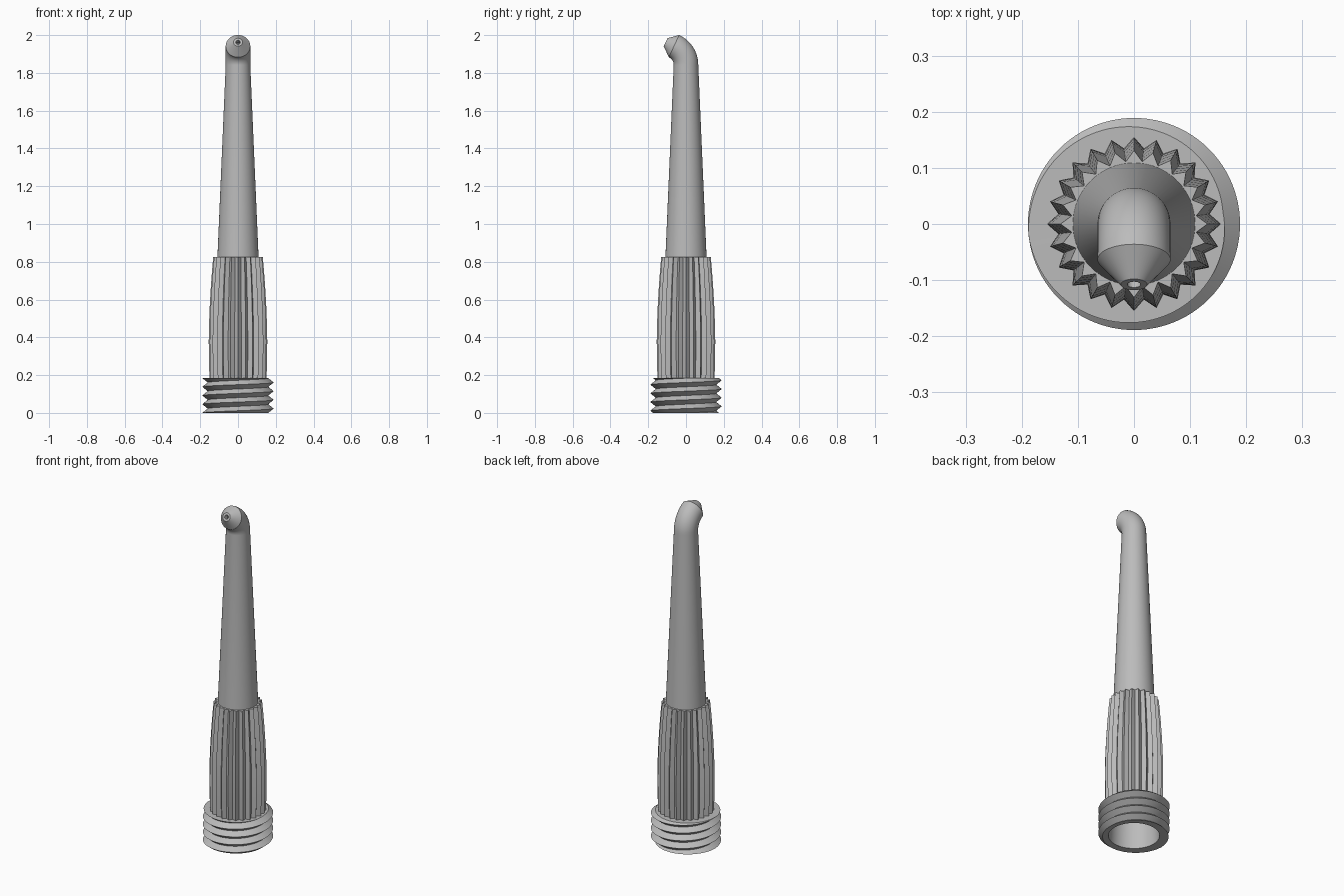
import bpy
import bmesh
from math import sin, cos, pi, tau, radians

cube = bpy.data.objects.get("Cube")
if cube:
    bpy.data.objects.remove(cube, do_unlink=True)

grey = bpy.data.materials.new("satin grey")
grey.use_nodes = True
grey.diffuse_color = (0.5, 0.5, 0.5, 1)
grey.node_tree.nodes["Principled BSDF"].inputs["Base Color"].default_value = (0.5, 0.5, 0.5, 1)


def skin(name, rings, closed=True, angle=30):
    """Bridge successive rings of points into one surface."""
    bm = bmesh.new()
    rows = [[bm.verts.new(p) for p in ring] for ring in rings]
    count = len(rows[0])
    for low, high in zip(rows, rows[1:]):
        for i in range(count if closed else count - 1):
            j = (i + 1) % count
            bm.faces.new((low[i], low[j], high[j], high[i]))
    bmesh.ops.remove_doubles(bm, verts=bm.verts, dist=0.0002)
    bmesh.ops.dissolve_degenerate(bm, edges=bm.edges, dist=0.0002)
    bmesh.ops.recalc_face_normals(bm, faces=bm.faces)
    mesh = bpy.data.meshes.new(name)
    bm.to_mesh(mesh)
    bm.free()
    mesh.materials.append(grey)
    obj = bpy.data.objects.new(name, mesh)
    bpy.context.collection.objects.link(obj)
    bpy.ops.object.select_all(action='DESELECT')
    obj.select_set(True)
    bpy.context.view_layer.objects.active = obj
    bpy.ops.object.shade_smooth_by_angle(angle=radians(angle))
    return obj


def tilted_ring(y, z, tilt, r, count=64):
    """Circle whose axis leans forward from vertical by tilt."""
    return [(r * cos(a), y + r * sin(a) * cos(tilt), z + r * sin(a) * sin(tilt))
            for a in (tau * i / count for i in range(count))]


# Hollow nozzle: tapered shaft, forward bend, conical tip, inner bore
BEND_Z, BEND_R, TILT = 1.842, 0.11, radians(65)


def bend(r, steps=12):
    return [tilted_ring(-BEND_R * (1 - cos(t)), BEND_Z + BEND_R * sin(t), t, r)
            for t in (TILT * i / steps for i in range(steps + 1))]


def past_bend(distance, r):
    y = -BEND_R * (1 - cos(TILT)) - distance * sin(TILT)
    z = BEND_Z + BEND_R * sin(TILT) + distance * cos(TILT)
    return tilted_ring(y, z, TILT, r)


outer = [tilted_ring(0, 0.8, 0, 0.11)] + bend(0.065)
tip = [past_bend(0.049, 0.0235), past_bend(0.049, 0.012), past_bend(0.02, 0.012)]
bore = bend(0.045)[::-1] + [tilted_ring(0, z, 0, r)
                            for z, r in ((0.82, 0.09), (0.25, 0.125), (0, 0.135))]
skin("nozzle_tube", outer + tip + bore)

# Fluted grip: barrel profile with pointed ridges, closed over at the top
TEETH = 24
profile = ((0.18, 0.151), (0.28, 0.154), (0.38, 0.155), (0.48, 0.153),
           (0.58, 0.149), (0.68, 0.143), (0.76, 0.137), (0.825, 0.131))


def fluted_ring(z, r):
    return [(rr * cos(a), rr * sin(a), z) for i in range(2 * TEETH)
            for rr, a in [(r - 0.019 * (i % 2), pi * i / TEETH)]]


grip = [fluted_ring(z, r) for z, r in profile]
grip.append([(0.105 * cos(pi * i / TEETH), 0.105 * sin(pi * i / TEETH), 0.825)
             for i in range(2 * TEETH)])
skin("fluted_grip", grip, angle=20)

# Threaded collar: helical V thread cut flat at both ends
PITCH, HEIGHT, ROOT, CREST, COLUMNS = 0.046, 0.185, 0.16, 0.189, 96


def thread_point(row, col):
    turn = col / COLUMNS
    z = min(max(PITCH * (row / 2 + turn - 1), 0), HEIGHT)
    phase = (z / PITCH - turn) % 1
    r = ROOT + (CREST - ROOT) * (1 - abs(2 * phase - 1))
    return (r * cos(tau * turn), r * sin(tau * turn), z)


def flat_ring(z, r):
    return [(r * cos(tau * c / COLUMNS), r * sin(tau * c / COLUMNS), z)
            for c in range(COLUMNS + 1)]


thread = [[thread_point(row, col) for col in range(COLUMNS + 1)] for row in range(12)]
skin("threaded_collar", [flat_ring(0, 0.135)] + thread + [flat_ring(HEIGHT, 0.12)], closed=False)
